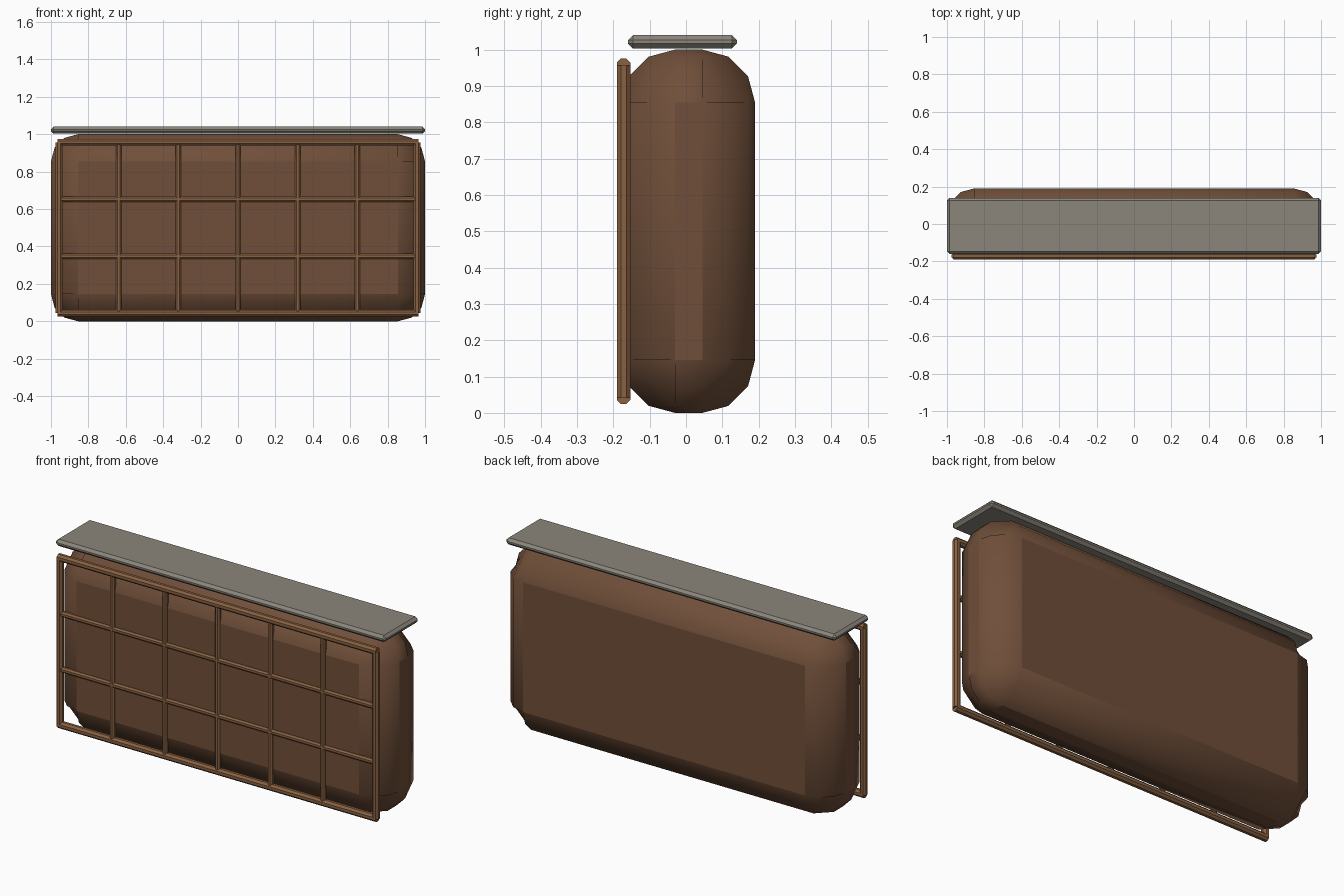
import bpy, bmesh, math
from mathutils import Vector, Matrix

old = bpy.data.objects.get("Cube")
if old:
    bpy.data.objects.remove(old, do_unlink=True)


def material(name, rgb):
    m = bpy.data.materials.new(name)
    m.use_nodes = True
    m.diffuse_color = (*rgb, 1)
    m.node_tree.nodes["Principled BSDF"].inputs["Base Color"].default_value = (*rgb, 1)
    return m


BROWN = material("dark brown", (0.16, 0.077, 0.041))
COPPER = material("copper brown", (0.25, 0.12, 0.054))
GREY = material("warm grey", (0.26, 0.24, 0.2))


def finish(bm, name, mat):
    bmesh.ops.recalc_face_normals(bm, faces=bm.faces)
    mesh = bpy.data.meshes.new(name)
    bm.to_mesh(mesh)
    bm.free()
    mesh.materials.append(mat)
    obj = bpy.data.objects.new(name, mesh)
    bpy.context.collection.objects.link(obj)
    return obj


def bevelled_box(size, centre, bevel, segments):
    bm = bmesh.new()
    bmesh.ops.create_cube(bm, size=1)
    bmesh.ops.scale(bm, vec=size, verts=bm.verts)
    bmesh.ops.bevel(bm, geom=bm.verts[:] + bm.edges[:], offset=bevel,
                    segments=segments, profile=0.5, affect='EDGES')
    bmesh.ops.translate(bm, vec=centre, verts=bm.verts)
    return bm


# Cushion-like body, with each rounded corner closed by one simple face
SIZE, CENTRE, R = Vector((2, 0.365, 1)), Vector((0, 0.0075, 0.5)), 0.145
bm = bevelled_box(SIZE, CENTRE, R, 3)
inner = SIZE / 2 - Vector((R, R, R))
corners = []
for f in bm.faces:
    c = f.calc_center_median() - CENTRE
    if all(abs(c[i]) > inner[i] + 0.002 for i in range(3)):
        corners.append(f)
bmesh.ops.dissolve_faces(bm, faces=corners, use_verts=False)
bm.normal_update()
for f in bm.faces:
    f.smooth = max(abs(n) for n in f.normal) < 0.999
finish(bm, "body", BROWN)

# Flat top board
bm = bevelled_box((2, 0.3, 0.037), (0, -0.01, 1.0215), 0.014, 1)
finish(bm, "top_board", GREY)


# Front lattice of eight-sided bars
Y = -0.1715
HALF_X, LOW, HIGH = 0.957, 0.043, 0.957


def bar(name, start, end, radius):
    start, end = Vector(start), Vector(end)
    axis = end - start
    turn = axis.to_track_quat('Z', 'Y').to_matrix().to_4x4()
    place = Matrix.Translation((start + end) / 2) @ turn @ Matrix.Rotation(math.pi / 8, 4, 'Z')
    bm = bmesh.new()
    bmesh.ops.create_cone(bm, cap_ends=True, segments=8, radius1=radius,
                          radius2=radius, depth=axis.length, matrix=place)
    finish(bm, name, COPPER)


for i in range(7):
    x = -HALF_X + i * HALF_X / 3
    r = 0.02 if i in (0, 6) else 0.0155
    bar(f"upright_bar_{i + 1}", (x, Y, LOW), (x, Y, HIGH), r)
for i in range(4):
    z = LOW + i * (HIGH - LOW) / 3
    r = 0.02 if i in (0, 3) else 0.0155
    bar(f"cross_bar_{i + 1}", (-HALF_X - 0.008, Y, z), (HALF_X + 0.008, Y, z), r)
